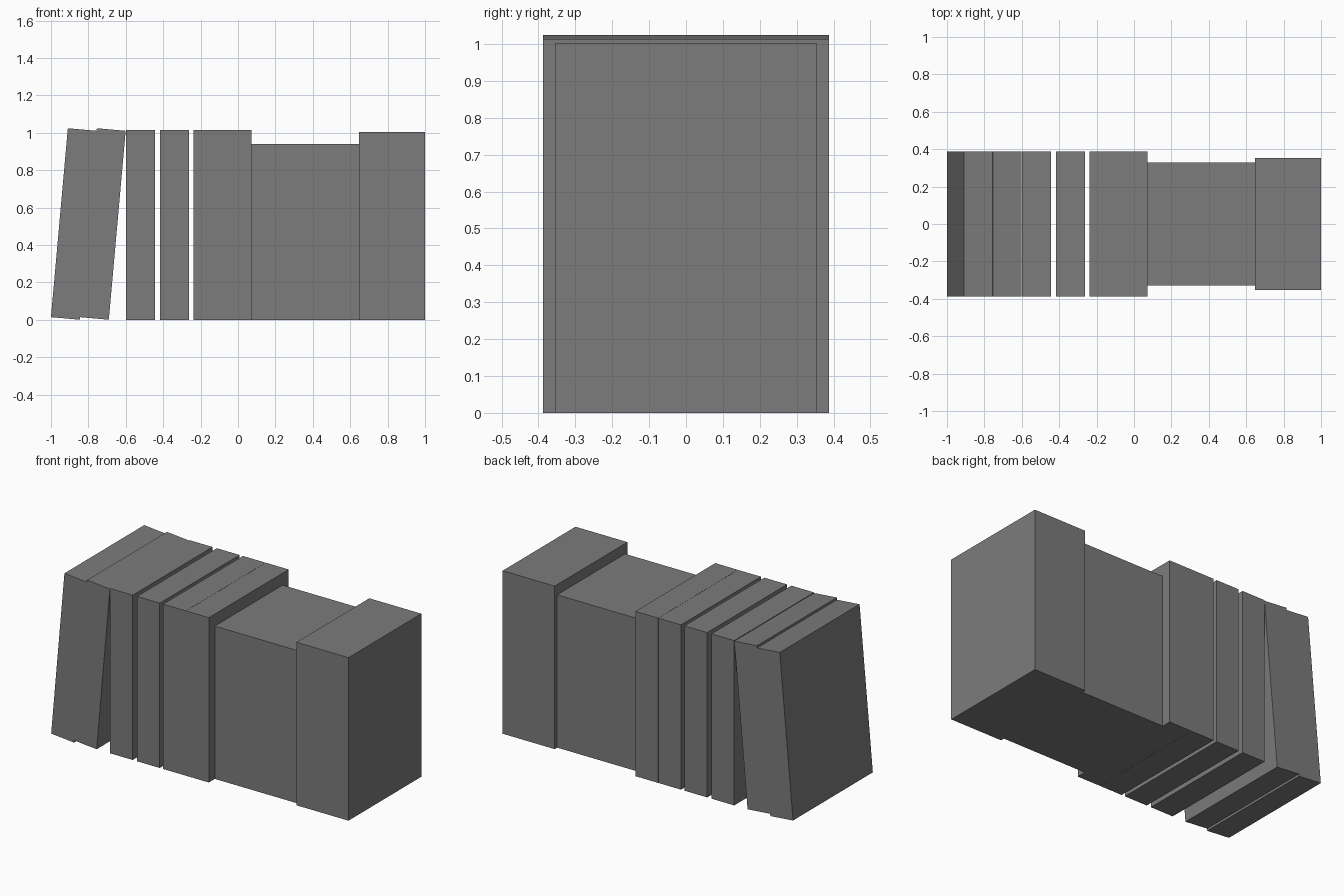
import bpy, bmesh
from math import radians
from mathutils import Matrix

cube = bpy.data.objects.get("Cube")
if cube:
    bpy.data.objects.remove(cube, do_unlink=True)

grey = bpy.data.materials.new("book_grey")
grey.use_nodes = True
colour = (0.2, 0.2, 0.2, 1)
grey.diffuse_color = colour
grey.node_tree.nodes["Principled BSDF"].inputs["Base Color"].default_value = colour


def book(name, x0, x1, y0, y1, height, radius, segments, z=0, lean=0):
    """Upright block with a rounded spine, leaning about its lower left edge."""
    bm = bmesh.new()
    bmesh.ops.create_cube(bm, size=1)
    for v in bm.verts:
        v.co.x = (v.co.x + 0.5) * (x1 - x0)
        v.co.y = y0 if v.co.y < 0 else y1
        v.co.z = (v.co.z + 0.5) * height
    # Round the two upright edges of the spine
    spine = [e for e in bm.edges if all(v.co.y == y0 for v in e.verts)
             and abs(e.verts[0].co.z - e.verts[1].co.z) > height / 2]
    bmesh.ops.bevel(bm, geom=spine, offset=radius, segments=segments,
                    profile=0.5, affect='EDGES')
    bm.transform(Matrix.Translation((x0, 0, z)) @ Matrix.Rotation(radians(lean), 4, 'Y'))
    mesh = bpy.data.meshes.new(name)
    bm.to_mesh(mesh)
    bm.free()
    mesh.materials.append(grey)
    obj = bpy.data.objects.new(name, mesh)
    bpy.context.collection.objects.link(obj)
    bpy.ops.object.select_all(action='DESELECT')
    obj.select_set(True)
    bpy.context.view_layer.objects.active = obj
    bpy.ops.object.shade_smooth_by_angle(angle=radians(35))


# Thick volumes: two leaning, four upright
for i, x in enumerate((-1.0, -0.845)):
    book(f"leaning_book_{i + 1}", x, x + 0.155, -0.388, 0.388, 1.014, 0.034, 5,
         z=0.014, lean=5.1)
for i, x in enumerate((-0.6, -0.416, -0.238, -0.082)):
    book(f"thick_book_{i + 1}", x, x + 0.155, -0.388, 0.388, 1.014, 0.034, 5)

# Short and tall volumes packed side by side
short_edges = (0.073, 0.14, 0.226, 0.335, 0.431, 0.502, 0.575, 0.646)
tall_edges = (0.646, 0.74, 0.815, 0.93, 1.0)
for kind, edges, depth, height in (("short", short_edges, 0.33, 0.94),
                                   ("tall", tall_edges, 0.354, 1.003)):
    for i, (a, b) in enumerate(zip(edges, edges[1:])):
        book(f"{kind}_book_{i + 1}", a, b, -depth, depth, height, 0.006, 2)
